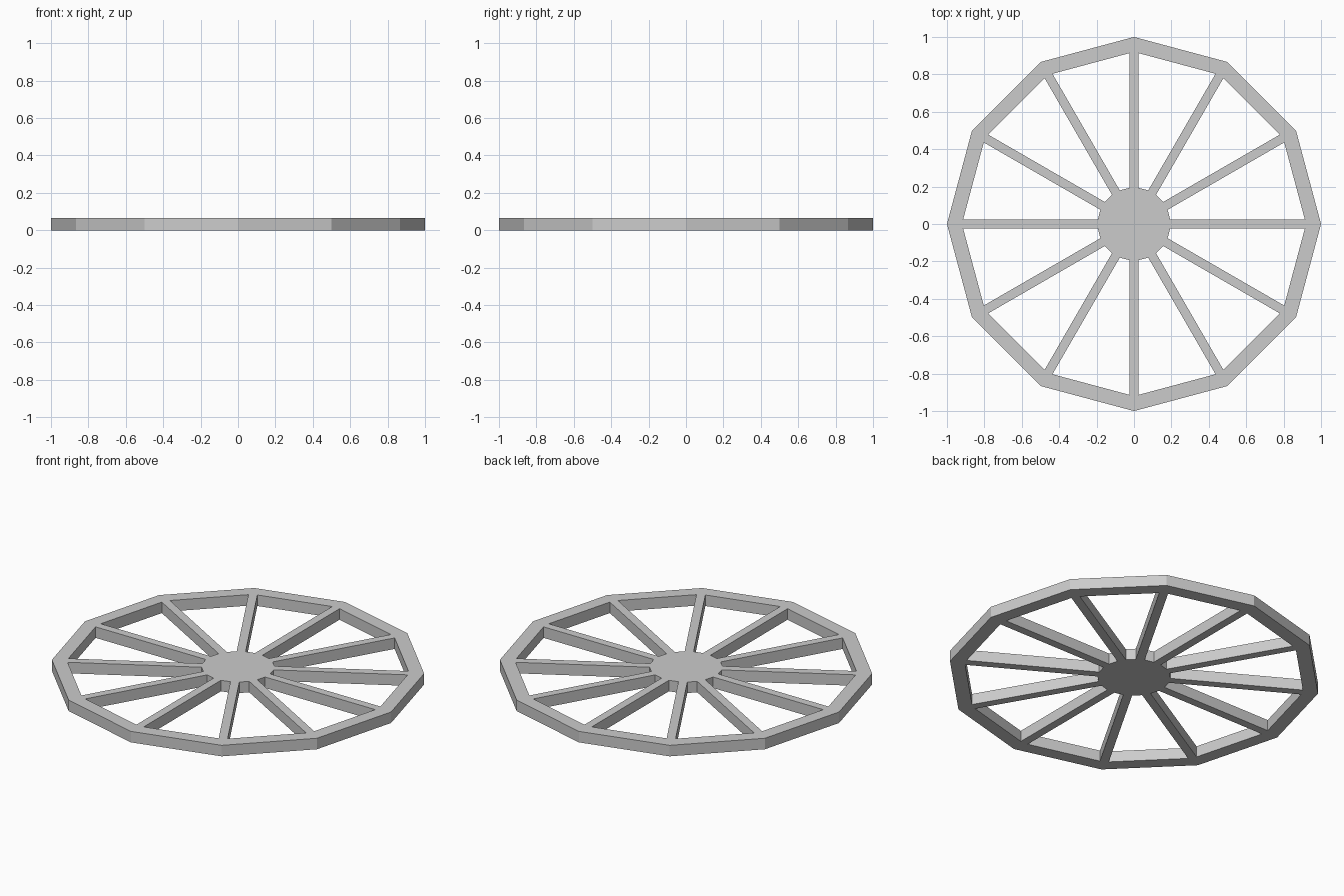
import bpy, bmesh
from math import cos, sin, tan, pi

if "Cube" in bpy.data.objects:
    bpy.data.objects.remove(bpy.data.objects["Cube"])

N = 12          # sides and spokes
H = 0.065       # thickness
R_OUT, R_IN, R_HUB = 1.0, 0.92, 0.2
W = 0.024       # half spoke width


def ring(r):
    return [(r * cos(2 * pi * i / N), r * sin(2 * pi * i / N)) for i in range(N)]


def make(name, bm):
    bmesh.ops.recalc_face_normals(bm, faces=bm.faces)
    me = bpy.data.meshes.new(name)
    bm.to_mesh(me)
    bm.free()
    ob = bpy.data.objects.new(name, me)
    bpy.context.collection.objects.link(ob)
    return ob


def prism(name, pts):
    bm = bmesh.new()
    lo = bm.faces.new([bm.verts.new((x, y, 0)) for x, y in pts])
    ext = bmesh.ops.extrude_face_region(bm, geom=[lo], use_keep_orig=True)
    bmesh.ops.translate(bm, vec=(0, 0, H),
                        verts=[g for g in ext["geom"] if isinstance(g, bmesh.types.BMVert)])
    return make(name, bm)


# Rim: a rectangular section carried round the twelve corners
bm = bmesh.new()
loops = [[bm.verts.new((x, y, z)) for x, y in ring(r)]
         for r, z in ((R_OUT, 0), (R_OUT, H), (R_IN, H), (R_IN, 0))]
for a, b in zip(loops, loops[1:] + loops[:1]):
    for i in range(N):
        j = (i + 1) % N
        bm.faces.new((a[i], a[j], b[j], b[i]))
make("rim", bm)

# Hub
prism("hub", ring(R_HUB))

# Spokes: ends shaped to fit the corners of hub and rim
d = W * tan(pi / N)
profile = [(R_HUB, 0), (R_HUB - d, -W), (R_IN - d, -W),
           (R_IN, 0), (R_IN - d, W), (R_HUB - d, W)]
for i in range(N):
    prism(f"spoke_{i + 1}", profile).rotation_euler.z = 2 * pi * i / N
